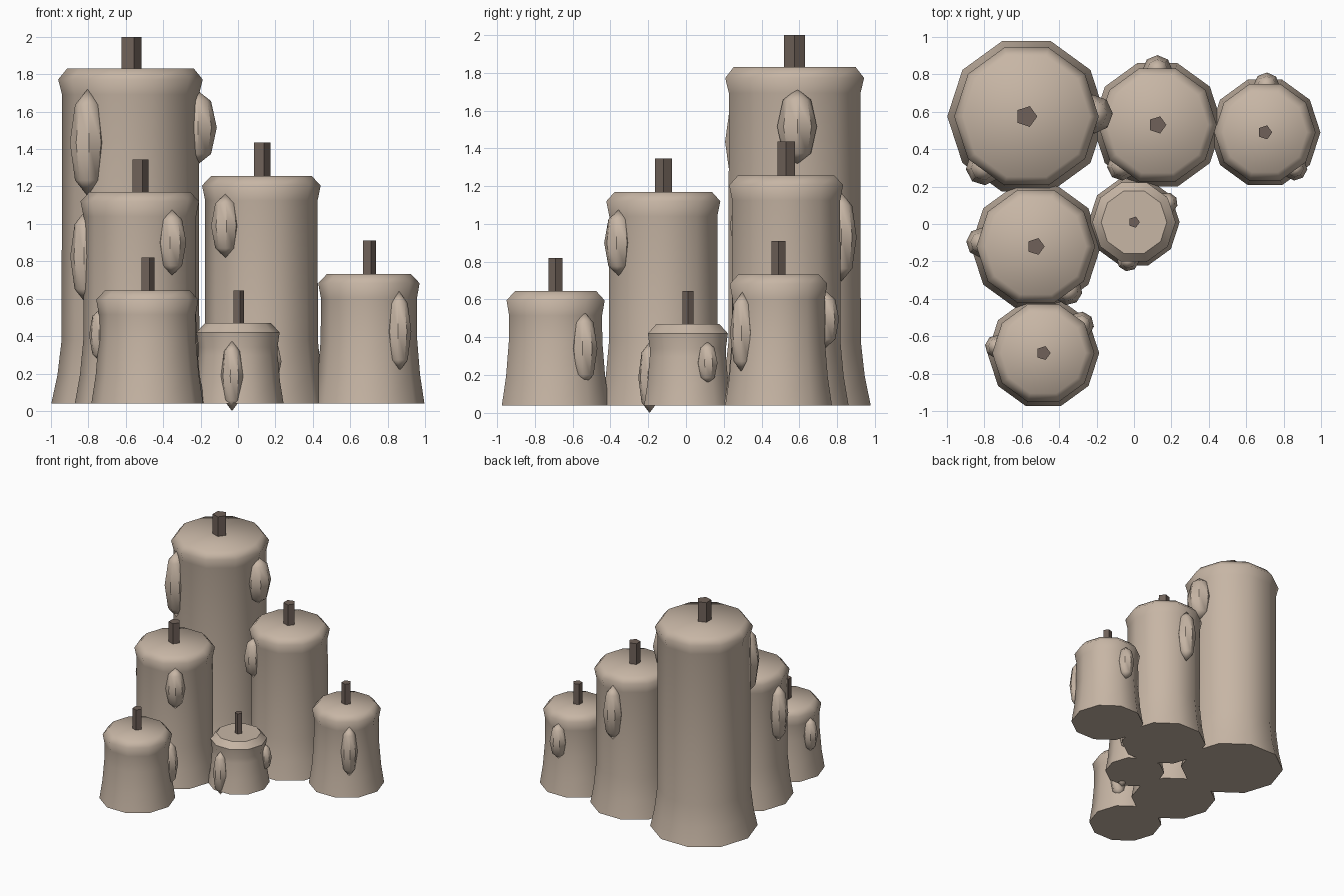
import bpy, bmesh, math

if "Cube" in bpy.data.objects:
    bpy.data.objects.remove(bpy.data.objects["Cube"])

def material(name, rgb):
    m = bpy.data.materials.new(name)
    m.diffuse_color = (*rgb, 1)
    m.use_nodes = True
    m.node_tree.nodes["Principled BSDF"].inputs["Base Color"].default_value = m.diffuse_color
    return m

WAX = material("tan wax", (0.57, 0.465, 0.375))
WICK = material("dark brown wick", (0.16, 0.12, 0.10))
BASE = 0.04          # candles sit just above the lowest drip tip
SIDES = 10

def add_object(name, bm, mat, angle=None):
    bmesh.ops.recalc_face_normals(bm, faces=bm.faces)
    me = bpy.data.meshes.new(name)
    bm.to_mesh(me)
    bm.free()
    me.materials.append(mat)
    ob = bpy.data.objects.new(name, me)
    bpy.context.collection.objects.link(ob)
    if angle:
        bpy.ops.object.select_all(action='DESELECT')
        ob.select_set(True)
        bpy.context.view_layer.objects.active = ob
        bpy.ops.object.shade_smooth_by_angle(angle=math.radians(angle))
    return ob

def lathe(name, x, y, profile, sides, mat, angle=None):
    """Closed solid of revolution from (radius, z) points."""
    bm = bmesh.new()
    rings = []
    for r, z in profile:
        rings.append([bm.verts.new((x + r * math.cos(2 * math.pi * i / sides),
                                    y + r * math.sin(2 * math.pi * i / sides), z))
                      for i in range(sides)])
    for a, b in zip(rings, rings[1:]):
        for i in range(sides):
            j = (i + 1) % sides
            bm.faces.new((a[i], a[j], b[j], b[i]))
    bm.faces.new(rings[0][::-1])
    bm.faces.new(rings[-1])
    return add_object(name, bm, mat, angle)

def drip(name, x, y, z, radius, half_height, turn):
    """Faceted, stretched wax drip half sunk into the candle."""
    bm = bmesh.new()
    bmesh.ops.create_uvsphere(bm, u_segments=8, v_segments=4, radius=1)
    bmesh.ops.scale(bm, vec=(radius, radius, half_height), verts=bm.verts)
    for v in bm.verts:
        c, s = math.cos(turn), math.sin(turn)
        px, py, pz = v.co
        v.co = (x + px * c - py * s, y + px * s + py * c, z + pz)
    return add_object(name, bm, WAX, 40)

# name, x, y, body radius, top z, wick top, wick radius,
# drips: (angle in degrees, centre z, radius, half height)
candles = [
    ("tall_candle", -0.575, 0.575, 0.368, 1.83, 2.00, 0.058,
     [(230, 1.435, 0.095, 0.285), (2, 1.515, 0.105, 0.20)]),
    ("back_candle", 0.125, 0.53, 0.302, 1.255, 1.435, 0.048,
     [(229, 0.99, 0.077, 0.17), (90, 0.93, 0.08, 0.235)]),
    ("right_candle", 0.70, 0.49, 0.258, 0.733, 0.91, 0.039,
     [(310, 0.425, 0.066, 0.215), (88, 0.495, 0.07, 0.15)]),
    ("left_candle", -0.525, -0.12, 0.302, 1.17, 1.345, 0.047,
     [(306, 0.90, 0.077, 0.175), (176, 0.825, 0.08, 0.245)]),
    ("front_candle", -0.485, -0.69, 0.26, 0.645, 0.82, 0.039,
     [(172, 0.405, 0.062, 0.145), (37, 0.34, 0.07, 0.195)]),
    ("small_candle", 0.0, 0.01, 0.212, 0.47, 0.645, 0.031,
     [(261, 0.1875, 0.06, 0.1875), (30, 0.265, 0.056, 0.112)]),
]

for name, x, y, r, top, wick_top, wick_r, drips in candles:
    h = top - BASE
    flare = min(0.34, 0.6 * h)
    rim = 0.05 if top < 1.5 else 0.058
    # flared foot, straight body, overhanging rim, bevelled top
    lathe(name, x, y, [
        (r * 1.15, BASE),
        (r * 1.06, BASE + flare * 0.45),
        (r, BASE + flare),
        (r * 0.995, top - rim - min(0.08, 0.2 * h)),
        (r * 1.05, top - rim),
        (r * 1.05 - 0.047, top),
    ], SIDES, WAX, 40 if name == "small_candle" else 54)
    lathe(name + "_wick", x, y, [(wick_r, top - 0.02), (wick_r, wick_top)], 5, WICK)
    for k, (deg, z, dr, dh) in enumerate(drips, 1):
        a = math.radians(deg)
        d = r * 0.97
        drip(f"{name}_drip_{k}", x + d * math.cos(a), y + d * math.sin(a), z, dr, dh, a)
